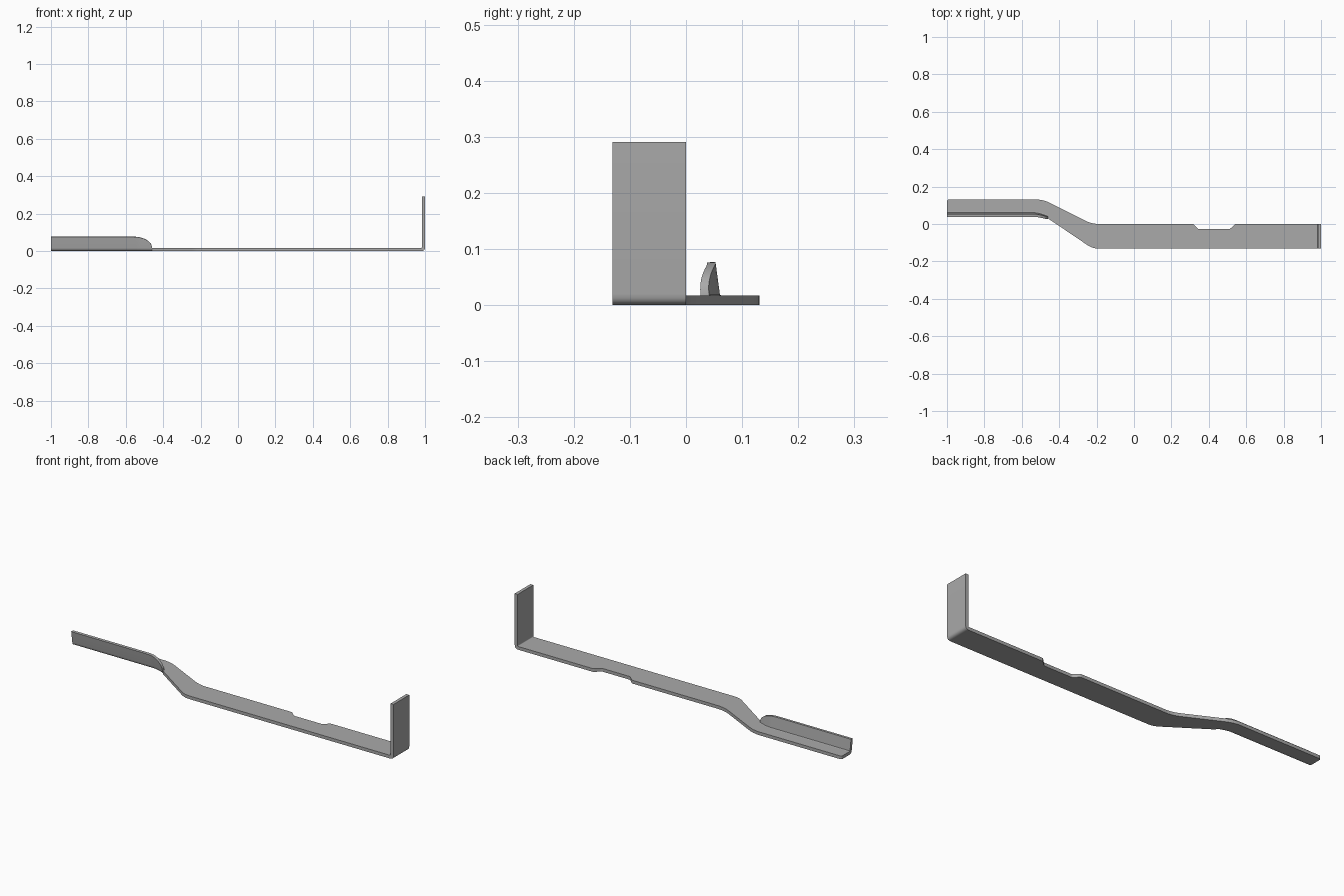
import bpy, bmesh, math
from mathutils import Vector

if "Cube" in bpy.data.objects:
    bpy.data.objects.remove(bpy.data.objects["Cube"])

T = 0.017          # sheet thickness
W = 0.131          # strap width

steel = bpy.data.materials.new("grey_steel")
steel.diffuse_color = (0.40, 0.40, 0.40, 1)
steel.use_nodes = True
steel.node_tree.nodes["Principled BSDF"].inputs["Base Color"].default_value = steel.diffuse_color


def finish(bm, name, angle=35):
    bmesh.ops.recalc_face_normals(bm, faces=bm.faces)
    me = bpy.data.meshes.new(name)
    bm.to_mesh(me)
    bm.free()
    me.materials.append(steel)
    ob = bpy.data.objects.new(name, me)
    bpy.context.collection.objects.link(ob)
    bpy.ops.object.select_all(action='DESELECT')
    ob.select_set(True)
    bpy.context.view_layer.objects.active = ob
    bpy.ops.object.shade_smooth_by_angle(angle=math.radians(angle))
    return ob


def rounded(points, n=5):
    """Round every (x, y, d) corner, starting the curve d away from it."""
    out = []
    for i, (x, y, d) in enumerate(points):
        p = Vector((x, y))
        if d == 0:
            out.append(p)
            continue
        a = Vector(points[i - 1][:2])
        b = Vector(points[(i + 1) % len(points)][:2])
        s = p + (a - p).normalized() * d
        e = p + (b - p).normalized() * d
        for k in range(n + 1):
            t = k / n
            out.append(s * (1 - t) ** 2 + p * 2 * t * (1 - t) + e * t * t)
    return out


def loft(sections, name, angle=35):
    """Skin closed sections and cap both ends."""
    bm = bmesh.new()
    rings = [[bm.verts.new(p) for p in s] for s in sections]
    for a, b in zip(rings, rings[1:]):
        for i in range(len(a)):
            j = (i + 1) % len(a)
            bm.faces.new((a[i], a[j], b[j], b[i]))
    bm.faces.new(rings[0])
    bm.faces.new(rings[-1])
    return finish(bm, name, angle)


# Lip stations along x: sideways drift and height near its rounded end
X0, X1 = -0.56, -0.46


def drift(x):
    return -0.02 * max(0, (x + 0.53) / 0.07) ** 1.5


stations = [-1.0] + [X0 + (X1 - X0) * math.sin(k / 10 * math.pi / 2) for k in range(11)]
lip_edge = [(x, 0.068 + drift(x), 0) for x in stations]

# Flat strap with the sideways jog and the notch
outline = rounded(lip_edge + [
    (-0.46, 0.03, 0), (-0.222, -W, 0.03),
    (0.975, -W, 0), (0.975, 0, 0),
    (0.54, 0, 0.006), (0.512, -0.028, 0.008), (0.345, -0.028, 0.008), (0.317, 0, 0.006),
    (-0.225, 0, 0.04), (-0.485, W, 0.04), (-1, W, 0.012)])
loft([[(p.x, p.y, z) for p in outline] for z in (0, T)], "flat_strap")

# Upright end tab with its bend
tab = rounded([(0.975, 0, 0), (1, 0, 0.02), (1, 0.291, 0),
               (1 - T, 0.291, 0), (1 - T, T, 0.005), (0.975, T, 0)])
loft([[(p.x, y, p.y) for p in tab] for y in (-W, 0)], "upright_tab")

# Leaning stiffening lip, rolled down to the strap at its inner end
lips = []
for x in stations:
    t = max(0, (x - X0) / (X1 - X0))
    h = 0.019 + 0.058 * math.sqrt(max(0, 1 - t * t))
    lean = 0.0375 + (0.077 - h) * 0.15
    prof = [(0.068, 0), (0.059, 0.001), (0.052, 0.004), (0.0475, 0.010), (0.0460, 0.017),
            (lean, h - 0.001), (lean + 0.015, h),
            (0.0605, 0.0185), (0.0625, 0.0175), (0.068, T)]
    lips.append([(x, y + drift(x), z) for y, z in prof])
loft(lips, "stiffening_lip")
